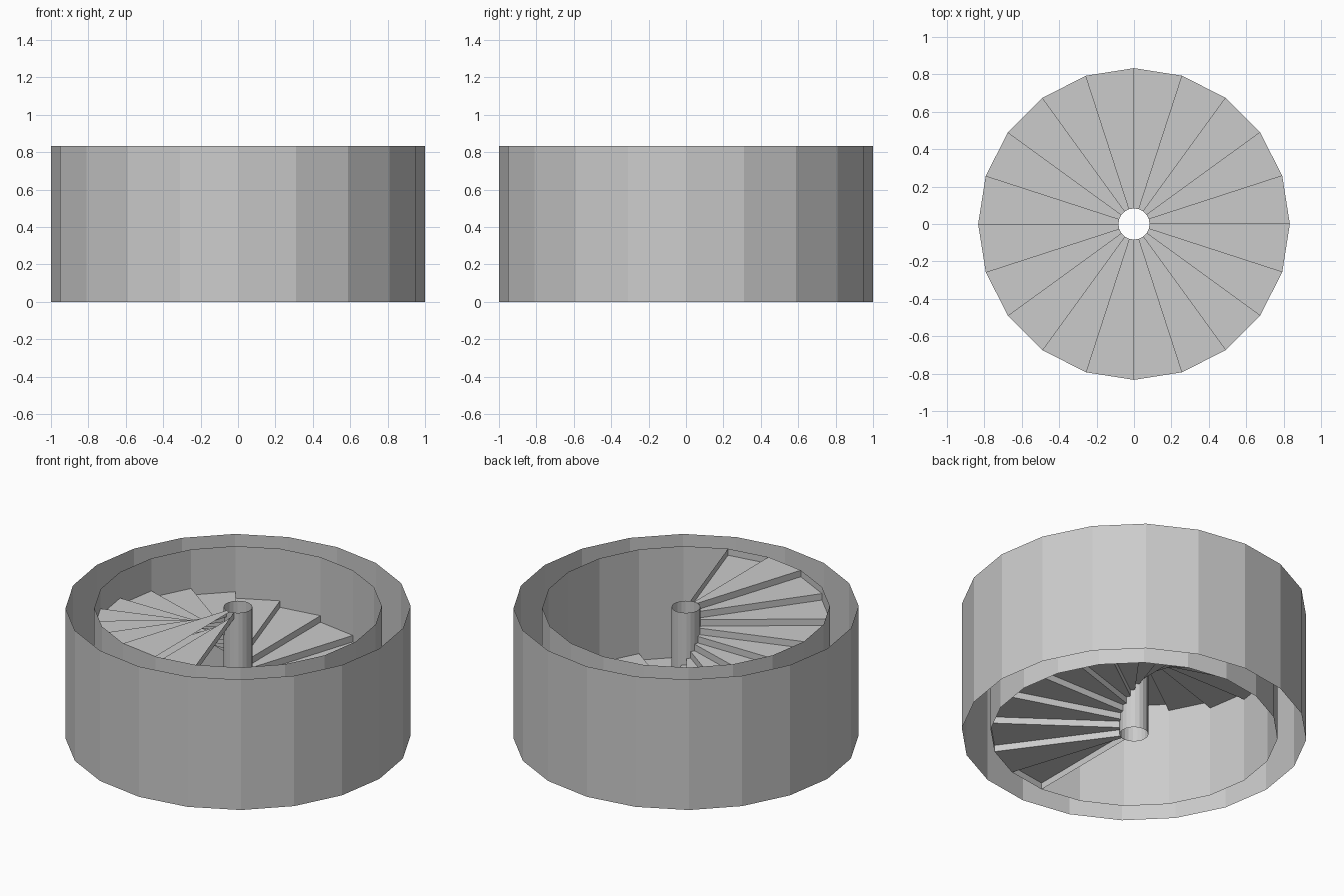
import bpy, math

if "Cube" in bpy.data.objects:
    bpy.data.objects.remove(bpy.data.objects["Cube"])

N = 20                      # sides of the tower and steps per turn
R_OUT, R_IN, R_POLE = 1.0, 10 / 12, 1 / 12
HEIGHT = 10 / 12
RISE = HEIGHT / N
TURN = 2 * math.pi / N


def pt(r, i, z):
    a = -math.pi / 2 + i * TURN
    return (r * math.cos(a), r * math.sin(a), z)


def make(name, quads):
    verts = [v for q in quads for v in q]
    faces = [tuple(range(4 * i, 4 * i + 4)) for i in range(len(quads))]
    me = bpy.data.meshes.new(name)
    me.from_pydata(verts, [], faces)
    ob = bpy.data.objects.new(name, me)
    bpy.context.collection.objects.link(ob)
    return ob


def tube(r, inward=False):
    quads = []
    for i in range(N):
        q = [pt(r, i, 0), pt(r, i + 1, 0), pt(r, i + 1, HEIGHT), pt(r, i, HEIGHT)]
        quads.append(q[::-1] if inward else q)
    return quads


def tread(i, z):
    return [pt(R_POLE, i, z), pt(R_IN, i, z), pt(R_IN, i + 1, z), pt(R_POLE, i + 1, z)]


def riser(i, z):
    return [pt(R_POLE, i, z), pt(R_IN, i, z), pt(R_IN, i, z + RISE), pt(R_POLE, i, z + RISE)]


# Open-ended double wall and hollow centre pole
make("outer_wall", tube(R_OUT))
make("inner_wall", tube(R_IN, True))
make("centre_pole", tube(R_POLE))

# Each step spans two sectors: the front half shows its tread, the back half its underside
top, under = [], []
for k in range(N):
    z = k * RISE
    top += [riser(k, z), tread(k, z + RISE)]
    under += [tread(k + 1, z)[::-1], riser(k + 2, z)[::-1]]
make("stair_treads", top)
make("stair_underside", under)
